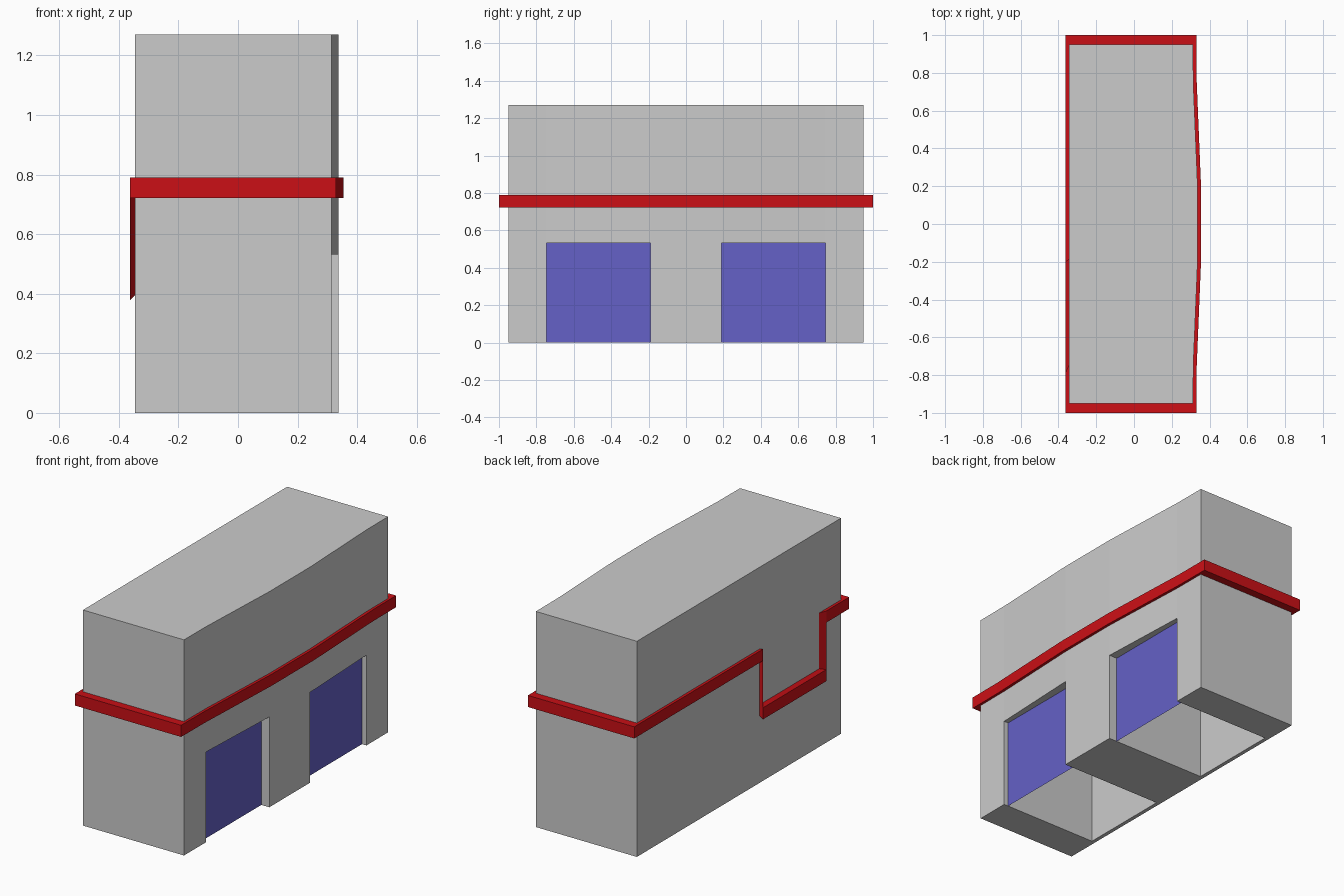
import bpy, bmesh

if "Cube" in bpy.data.objects:
    bpy.data.objects.remove(bpy.data.objects["Cube"])

BACK, END, TOP = -0.345, 0.95, 1.27
DOOR_IN, DOOR_OUT, DOOR_H = 0.19, 0.747, 0.532
# Slightly bowed front wall, from the -y end to the +y end
half = [(0.313, END), (0.314, DOOR_OUT), (0.337, DOOR_IN)]
BOW = [(x, -y) for x, y in half] + half[::-1]


def material(name, rgb):
    mat = bpy.data.materials.new(name)
    mat.diffuse_color = (*rgb, 1)
    mat.use_nodes = True
    mat.node_tree.nodes["Principled BSDF"].inputs["Base Color"].default_value = mat.diffuse_color
    return mat


def add_object(name, bm, mat=None):
    bmesh.ops.recalc_face_normals(bm, faces=bm.faces)
    mesh = bpy.data.meshes.new(name)
    bm.to_mesh(mesh)
    bm.free()
    obj = bpy.data.objects.new(name, mesh)
    bpy.context.collection.objects.link(obj)
    if mat:
        mesh.materials.append(mat)
    return obj


def prism(name, outline, z0, z1):
    bm = bmesh.new()
    face = bm.faces.new([bm.verts.new((x, y, z0)) for x, y in outline])
    ext = bmesh.ops.extrude_face_region(bm, geom=[face])
    verts = [v for v in ext["geom"] if isinstance(v, bmesh.types.BMVert)]
    bmesh.ops.translate(bm, verts=verts, vec=(0, 0, z1 - z0))
    return add_object(name, bm)


red = material("red_trim", (0.60, 0.005, 0.008))
blue = material("blue_door", (0.13, 0.12, 0.57))

# Building body with two open bays cut up from the floor
body = prism("building_body", BOW + [(BACK, END), (BACK, -END)], 0, TOP)
for side in (-1, 1):
    y0, y1 = sorted((side * DOOR_IN, side * DOOR_OUT))
    cutter = prism("bay_cutter", [(-0.322, y0), (0.5, y0), (0.5, y1), (-0.322, y1)], -0.2, DOOR_H)
    cutter.hide_render = True
    mod = body.modifiers.new("bay", "BOOLEAN")
    mod.operation, mod.solver, mod.object = "DIFFERENCE", "EXACT", cutter
    bpy.context.view_layer.objects.active = body
    bpy.ops.object.modifier_apply(modifier=mod.name)
    bpy.data.objects.remove(cutter)

    # Recessed door panel
    bm = bmesh.new()
    bm.faces.new([bm.verts.new((0.285, y, z)) for y, z in
                  ((y0, 0), (y1, 0), (y1, DOOR_H), (y0, DOOR_H))])
    add_object("bay_door", bm, blue)

# Red band: a ring on the wall, scaled outward, dipping on the back wall
MID, HALF_H, DIP, GROW = 0.756, 0.0325, -0.328, 1.053
path = [(x, y, 0) for x, y in BOW] + [
    (BACK, END, 0), (BACK, -DOOR_IN, 0), (BACK, -DOOR_IN, DIP),
    (BACK, -DOOR_OUT, DIP), (BACK, -DOOR_OUT, 0), (BACK, -END, 0)]


def corner(p, side, grow):
    x, y, z = p
    return (x * grow, y * grow, MID + (z + side * HALF_H) * grow)


bm = bmesh.new()
for a, b in zip(path, path[1:] + path[:1]):
    if a[2] != b[2]:
        # Thin upright fin joining the two levels
        low, high = sorted((a, b), key=lambda p: p[2])
        quads = [[corner(low, -1, 1), corner(low, -1, GROW),
                  corner(high, 1, GROW), corner(high, 1, 1)]]
    else:
        # Underside, outer face and top of the band
        rows = [(-1, 1), (-1, GROW), (1, GROW), (1, 1)]
        quads = [[corner(a, *r), corner(b, *r), corner(b, *s), corner(a, *s)]
                 for r, s in zip(rows, rows[1:])]
    for quad in quads:
        bm.faces.new([bm.verts.new(co) for co in quad])
bmesh.ops.remove_doubles(bm, verts=bm.verts, dist=0.0005)
add_object("trim_band", bm, red)
